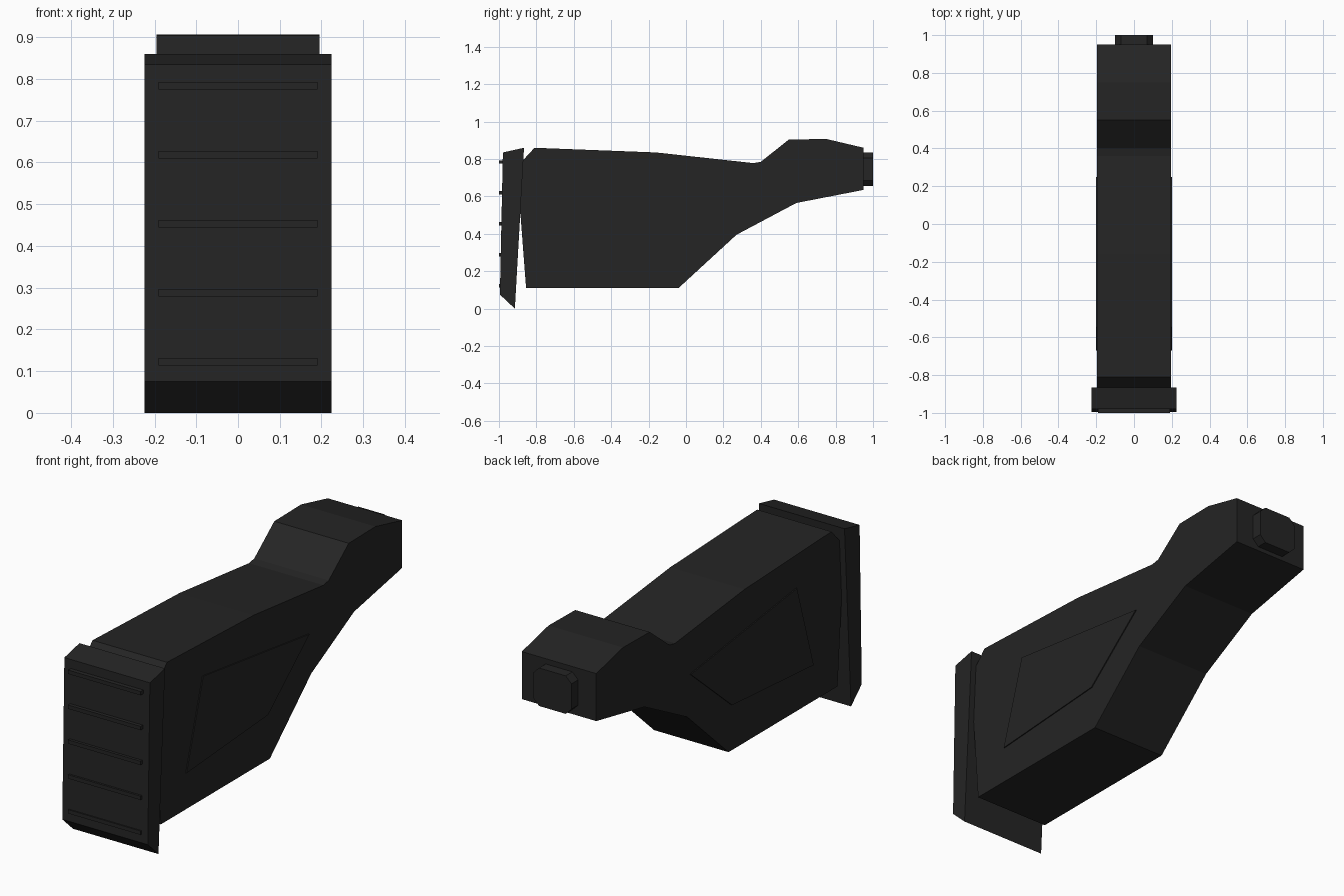
import bpy, bmesh
from mathutils import Vector

if "Cube" in bpy.data.objects:
    bpy.data.objects.remove(bpy.data.objects["Cube"])

black = bpy.data.materials.new("matte black")
black.diffuse_color = (0.018, 0.018, 0.018, 1)
black.use_nodes = True
black.node_tree.nodes["Principled BSDF"].inputs["Base Color"].default_value = black.diffuse_color


def prism(name, points, place, a, b):
    """Extrude a 2D outline from a to b; place maps (u, v, depth) to x, y, z."""
    bm = bmesh.new()
    lo = [bm.verts.new(place(u, v, a)) for u, v in points]
    hi = [bm.verts.new(place(u, v, b)) for u, v in points]
    bm.faces.new(lo)
    bm.faces.new(hi[::-1])
    n = len(points)
    for i in range(n):
        j = (i + 1) % n
        bm.faces.new((lo[j], lo[i], hi[i], hi[j]))
    bmesh.ops.recalc_face_normals(bm, faces=bm.faces)
    mesh = bpy.data.meshes.new(name)
    bm.to_mesh(mesh)
    bm.free()
    mesh.materials.append(black)
    ob = bpy.data.objects.new(name, mesh)
    bpy.context.collection.objects.link(ob)
    return ob


def side(u, v, d):      # outline in y, z; depth along x
    return Vector((d, u, v))


def front(u, v, d):     # outline in x, z; depth along y
    return Vector((u, d, v))


# Main stock body
body = [(-0.81, 0.86), (-0.16, 0.835), (0.36, 0.778), (0.40, 0.785),
        (0.55, 0.904), (0.75, 0.907), (0.95, 0.86), (0.95, 0.635),
        (0.59, 0.565), (0.27, 0.395), (-0.04, 0.11), (-0.855, 0.11),
        (-0.887, 0.53), (-0.87, 0.795)]
prism("stock_body", body, side, -0.195, 0.195)

# Butt pad
pad = [(-0.979, 0.835), (-0.866, 0.86), (-0.915, 0.0), (-0.995, 0.075)]
prism("butt_pad", pad, side, -0.224, 0.224)

# Grip ribs across the pad
for i in range(5):
    z = 0.123 + i * 0.1652
    rib = [(-0.19, z - 0.009), (0.19, z - 0.009), (0.19, z + 0.009), (-0.19, z + 0.009)]
    prism(f"pad_rib_{i + 1}", rib, front, -1.0, -0.96)

# Raised cheek panels on both sides
panel = [(0.25, 0.59), (-0.545, 0.694), (-0.67, 0.283), (-0.06, 0.326)]
for label, s in (("right", 1), ("left", -1)):
    prism(f"side_panel_{label}", panel, side, s * 0.19, s * 0.2)

# Eight-sided connector at the rear end
w, lo, hi, c = 0.1, 0.655, 0.835, 0.03
plug = [(-w, lo + c), (-w + c, lo), (w - c, lo), (w, lo + c),
        (w, hi - c), (w - c, hi), (-w + c, hi), (-w, hi - c)]
prism("connector_plug", plug, front, 0.94, 1.0)
